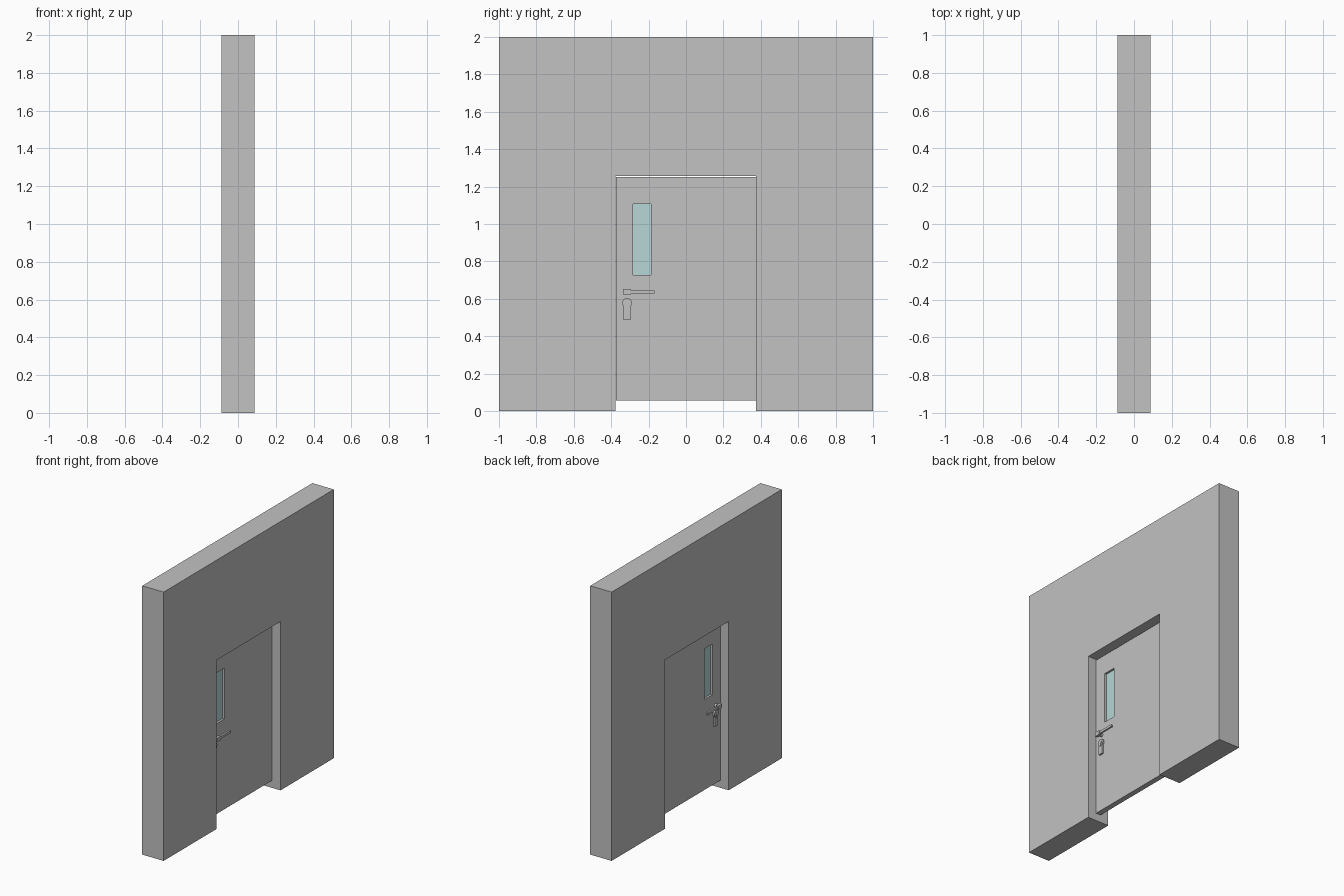
import bpy, bmesh, math
from mathutils import Matrix

if "Cube" in bpy.data.objects:
    bpy.data.objects.remove(bpy.data.objects["Cube"])


def material(name, rgb):
    m = bpy.data.materials.new(name)
    m.diffuse_color = (*rgb, 1)
    m.use_nodes = True
    m.node_tree.nodes["Principled BSDF"].inputs["Base Color"].default_value = m.diffuse_color
    return m


GREY = material("plain grey", (0.54, 0.54, 0.54))
GLASS = material("pale glass", (0.47, 0.68, 0.67))


def finish(bm, name, mat):
    bmesh.ops.recalc_face_normals(bm, faces=bm.faces)
    me = bpy.data.meshes.new(name)
    bm.to_mesh(me)
    bm.free()
    me.materials.append(mat)
    ob = bpy.data.objects.new(name, me)
    bpy.context.collection.objects.link(ob)
    return ob


def prism(name, outline, x0, x1, mat=GREY):
    """Extrude a (y, z) outline from x0 to x1."""
    bm = bmesh.new()
    face = bm.faces.new([bm.verts.new((x0, y, z)) for y, z in outline])
    ext = bmesh.ops.extrude_face_region(bm, geom=[face])
    verts = [g for g in ext["geom"] if isinstance(g, bmesh.types.BMVert)]
    bmesh.ops.translate(bm, verts=verts, vec=(x1 - x0, 0, 0))
    return finish(bm, name, mat)


def rect(y0, y1, z0, z1):
    return [(y0, z0), (y1, z0), (y1, z1), (y0, z1)]


def arc(y, z, r, a0, a1, n):
    return [(y + r * math.cos(math.radians(a0 + (a1 - a0) * i / n)),
             z + r * math.sin(math.radians(a0 + (a1 - a0) * i / n))) for i in range(n + 1)]


def mirror_x(ob):
    ob.modifiers.new("both_sides", 'MIRROR').use_axis = (True, False, False)


def smooth(ob):
    bpy.context.view_layer.objects.active = ob
    ob.select_set(True)
    bpy.ops.object.shade_smooth_by_angle(angle=math.radians(35))
    ob.select_set(False)


# Wall with a doorway
prism("wall", [(-1, 0), (-0.376, 0), (-0.376, 1.256), (0.374, 1.256),
               (0.374, 0), (1, 0), (1, 2), (-1, 2)], -0.088, 0.088)

# Door leaf with a window opening
door = prism("door_leaf", rect(-0.375, 0.373, 0.056, 1.25), -0.02, 0.02)
cutter = prism("window_cutter", rect(-0.284, -0.188, 0.728, 1.106), -0.1, 0.1)
cutter.hide_render = True
cutter.hide_viewport = True
cut = door.modifiers.new("window_hole", 'BOOLEAN')
cut.object = cutter
cut.solver = 'EXACT'

# Window pane
prism("window_glass", rect(-0.284, -0.188, 0.728, 1.106), -0.004, 0.004, GLASS)

# Lever handle: neck, hub block and thin lever
HY = -0.315
neck = prism("handle_neck", arc(HY, 0.637, 0.012, 0, 345, 23), 0.019, 0.05)
hub = prism("handle_hub", rect(-0.336, -0.293, 0.622, 0.652), 0.043, 0.062)
lever = prism("handle_lever", rect(-0.295, -0.168, 0.628, 0.645), 0.046, 0.059)

# Lock: round-headed cover with a straight tail and a small keyhole
tail = [(HY - 0.018, 0.488), (HY + 0.018, 0.488)]
cover = prism("lock_cover", tail + arc(HY, 0.578, 0.026, -46, 226, 20), 0.019, 0.032)
slot = [(HY - 0.006, 0.55), (HY + 0.006, 0.55)]
keyhole = prism("keyhole", slot + arc(HY, 0.577, 0.011, -50, 230, 14), 0.03, 0.036)

for part in (neck, hub, lever, cover, keyhole):
    mirror_x(part)
for part in (neck, cover, keyhole):
    smooth(part)
